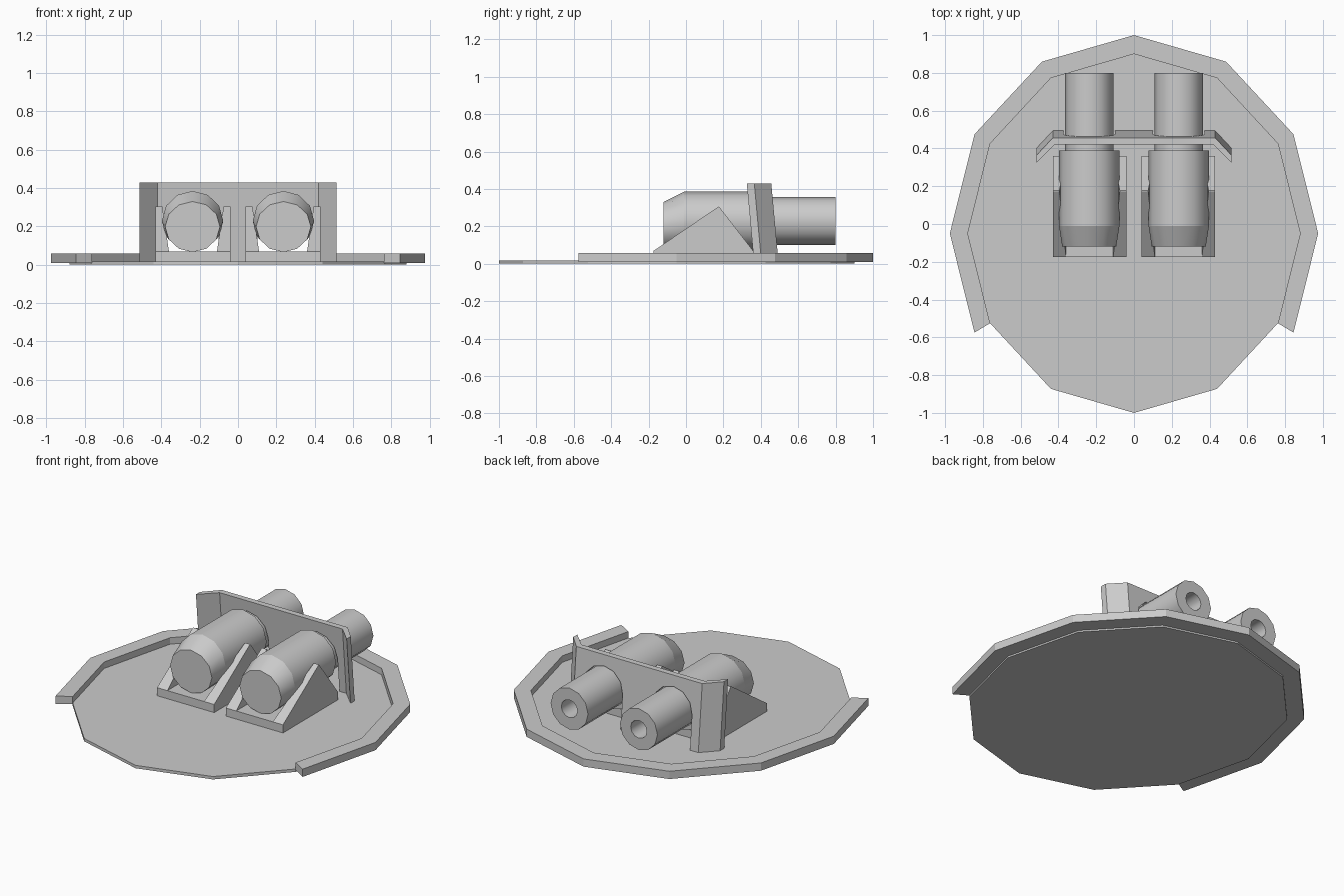
import bpy, bmesh
from math import sin, cos, pi, radians

if "Cube" in bpy.data.objects:
    bpy.data.objects.remove(bpy.data.objects["Cube"])


def loft(name, rings, smooth=False, mirror=False):
    """Skin a list of equal-length closed rings and cap both ends."""
    bm = bmesh.new()
    vs = [[bm.verts.new(p) for p in r] for r in rings]
    n = len(rings[0])
    for a, b in zip(vs, vs[1:]):
        for i in range(n):
            j = (i + 1) % n
            bm.faces.new((a[i], a[j], b[j], b[i]))
    bm.faces.new(vs[0])
    bm.faces.new(vs[-1])
    bmesh.ops.recalc_face_normals(bm, faces=bm.faces)
    if smooth:
        for f in bm.faces:
            f.smooth = len(f.verts) == 4
        for r in vs:  # keep ring edges crisp
            for i in range(n):
                bm.edges.get((r[i], r[(i + 1) % n])).smooth = False
    me = bpy.data.meshes.new(name)
    bm.to_mesh(me)
    bm.free()
    ob = bpy.data.objects.new(name, me)
    bpy.context.collection.objects.link(ob)
    if mirror:
        ob.modifiers.new("mirror", 'MIRROR').use_mirror_merge = False
    return ob


def rect(x0, x1, y0, y1, z):
    return [(x0, y0, z), (x1, y0, z), (x1, y1, z), (x0, y1, z)]


def oval(k, rx, ry, z):
    """Point k of a 12-sided oval, counted from the back."""
    a = k * pi / 6
    return (rx * sin(a), -0.05 + ry * cos(a), z)


# Base disc
loft("base_plate", [[oval(k, 0.88, 0.95, z) for k in range(12)] for z in (0, 0.018)])

# Raised rim around the back two thirds
loft("rim", [[oval(k, 0.88, 0.95, 0.01), oval(k, 0.975, 1.05, 0.01),
              oval(k, 0.975, 1.05, 0.058), oval(k, 0.88, 0.95, 0.058)]
             for k in range(-4, 5)])

# Cradles: floor plate and two triangular cheeks under each barrel
CX, CZ = 0.237, 0.228
loft("cradle_floor", [rect(0.04, 0.43, -0.175, 0.36, z) for z in (0.015, 0.068)], mirror=True)
for side, s in (("inner", 1), ("outer", -1)):
    c = 0.235
    loft("cradle_cheek_" + side,
         [rect(c - s * 0.195, c - s * 0.125, -0.175, 0.36, 0.068),
          rect(c - s * 0.195, c - s * 0.16, 0.173, 0.177, 0.305)], mirror=True)

# Barrels: bevelled breech, jacket, muzzle and bore as (y, rx, rz, z)
profile = [(-0.12, 0.143, 0.132, 0.198), (-0.01, 0.16, 0.157, CZ),
           (0.39, 0.16, 0.157, CZ), (0.39, 0.128, 0.128, CZ),
           (0.8, 0.128, 0.128, CZ), (0.8, 0.055, 0.055, CZ),
           (0.5, 0.055, 0.055, CZ)]
loft("barrel", [[(CX + rx * sin(k * pi / 6), y, z + rz * cos(k * pi / 6)) for k in range(12)]
                for y, rx, rz, z in profile], smooth=True, mirror=True)

# Shield: leaning front panel with an arched slot for each barrel
Z0, Z1 = 0.015, 0.43


def lean(y, z):
    return y + 0.038 * (Z1 - z) / (Z1 - Z0)


outline = [(-0.43, Z1), (-0.43, Z0)]
for cx in (-CX, CX):
    outline.append((cx - 0.136, Z0))
    outline += [(cx - 0.136 * cos(radians(a)), CZ + 0.136 * sin(radians(a)))
                for a in range(0, 181, 30)]
    outline.append((cx + 0.136, Z0))
outline += [(0.43, Z0), (0.43, Z1)]
loft("shield_panel", [[(x, lean(y, z), z) for x, z in outline] for y in (0.42, 0.456)])

# Swept shield wings
wing = [(0.42, 0.42), (0.43, 0.456), (0.515, 0.365), (0.515, 0.325)]
loft("shield_wing", [[(x, lean(y, z), z) for x, y in wing] for z in (Z0, Z1)], mirror=True)
